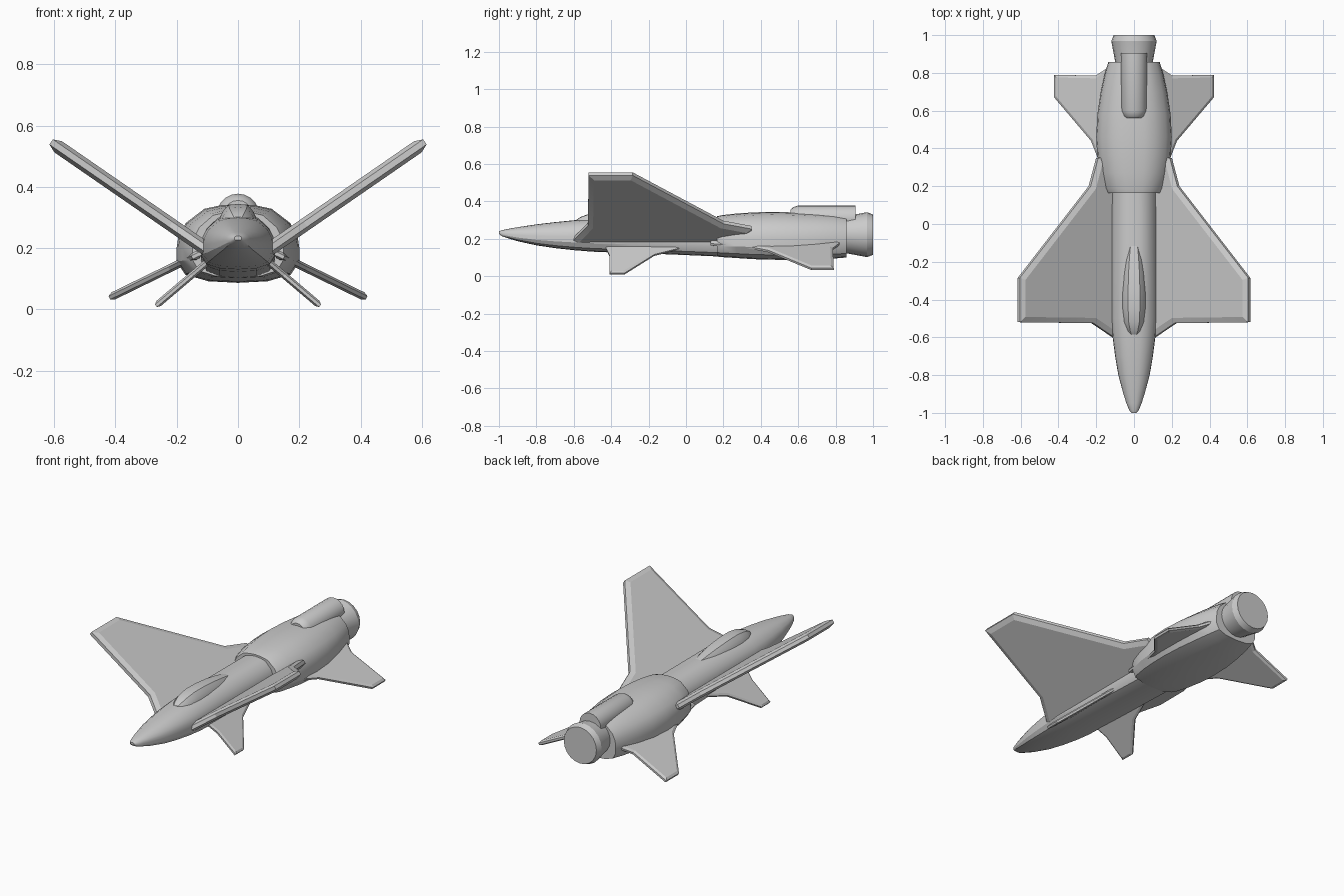
import bpy, bmesh, math
from mathutils import Vector

if "Cube" in bpy.data.objects:
    bpy.data.objects.remove(bpy.data.objects["Cube"])


def finish(bm, name, angle=30):
    bmesh.ops.recalc_face_normals(bm, faces=bm.faces)
    me = bpy.data.meshes.new(name)
    bm.to_mesh(me)
    bm.free()
    ob = bpy.data.objects.new(name, me)
    bpy.context.collection.objects.link(ob)
    bpy.ops.object.select_all(action='DESELECT')
    ob.select_set(True)
    bpy.context.view_layer.objects.active = ob
    bpy.ops.object.shade_smooth_by_angle(angle=math.radians(angle))
    return ob


def loft(name, half, stations, angle=30):
    """half: (x, z) fractions from top to bottom; stations: y, half width, z top, z bottom."""
    ring = half + [(-x, z) for x, z in reversed(half) if x > 0]
    bm = bmesh.new()
    rings = [[bm.verts.new((x * w, y, zb + (zt - zb) * f)) for x, f in ring]
             for y, w, zt, zb in stations]
    n = len(ring)
    for a, b in zip(rings, rings[1:]):
        for i in range(n):
            j = (i + 1) % n
            bm.faces.new((a[i], a[j], b[j], b[i]))
    bm.faces.new(rings[0])
    bm.faces.new(rings[-1])
    return finish(bm, name, angle)


def plate(name, outline, p0, p1, edge, depth, inset):
    """Chamfered plates, left and right, on the slanted plane through p0 and p1 (x, z)."""
    slope = (p1[1] - p0[1]) / (p1[0] - p0[0])
    for side, s in (("right", 1), ("left", -1)):
        nrm = Vector((-slope * s, 0, 1)).normalized() * edge / 2
        bm = bmesh.new()
        mid = [Vector((x * s, y, p0[1] + slope * (x - p0[0]))) for x, y in outline]
        top = [bm.verts.new(v + nrm) for v in mid]
        bot = [bm.verts.new(v - nrm) for v in mid]
        caps = [bm.faces.new(top), bm.faces.new(bot)]
        for i in range(len(mid)):
            j = (i + 1) % len(mid)
            bm.faces.new((top[i], top[j], bot[j], bot[i]))
        bmesh.ops.recalc_face_normals(bm, faces=bm.faces)
        bmesh.ops.inset_individual(bm, faces=caps, thickness=inset, depth=depth,
                                   use_even_offset=True)
        finish(bm, f"{name}_{side}", 12)


# Fuselage and wider engine housing share one cross-section
body = [(0, 1), (.28, .985), (.55, .94), (.85, .76), (.97, .6), (1, .45), (1, .26),
        (.86, .1), (.5, .02), (0, 0)]
loft("fuselage", body, [
    (-1.0, .012, .240, .226), (-.985, .026, .246, .214), (-.95, .04, .253, .202),
    (-.9, .056, .262, .187), (-.8, .083, .277, .165), (-.7, .1, .289, .150),
    (-.6, .113, .299, .139), (-.5, .12, .305, .131), (-.3, .12, .310, .123),
    (-.1, .12, .310, .117), (.25, .12, .310, .102)])
loft("engine_housing", body, [
    (.165, .148, .320, .105), (.19, .162, .326, .102), (.27, .182, .335, .097),
    (.36, .195, .341, .091), (.46, .2, .344, .088), (.58, .194, .341, .087),
    (.7, .176, .335, .089), (.79, .156, .328, .094), (.858, .136, .318, .100)])

# Cockpit canopy
loft("canopy", [(0, 1), (.45, .97), (.72, .75), (.9, .45), (1, 0), (0, 0)], [
    (-.585, .03, .302, .26), (-.565, .045, .316, .25), (-.52, .062, .333, .25),
    (-.45, .069, .344, .25), (-.36, .07, .343, .25), (-.26, .064, .334, .25),
    (-.18, .054, .322, .25), (-.11, .04, .309, .25)])

# Round parts: exhaust nozzle and dorsal tube
circle = [(math.sin(math.pi * i / 10), .5 + .5 * math.cos(math.pi * i / 10))
          for i in range(11)]
circle = [(0 if i in (0, 10) else x, z) for i, (x, z) in enumerate(circle)]


def turned(name, zc, profile):
    loft(name, circle, [(y, r, zc + r, zc - r) for y, r in profile])


turned("exhaust_nozzle", .222, [(.8, .096), (.86, .1), (.968, .12), (1.0, .108)])
turned("dorsal_tube", .308, [(.56, .048), (.572, .06), (.6, .07), (.905, .07)])

# Large raised wings
plate("wing", [(.08, -.62), (.22, -.525), (.61, -.52), (.61, -.285), (.235, .2),
               (.195, .35), (.08, .36)], (.10, .195), (.6, .54), .02, .012, .028)
# Small front fins
plate("front_fin", [(.09, -.435), (.15, -.41), (.268, -.41), (.268, -.33), (.15, -.17),
                    (.105, -.02), (.07, -.02)], (.11, .146), (.268, .012), .01, .006, .012)
# Rear fins
plate("rear_fin", [(.12, .13), (.15, .13), (.19, .35), (.225, .44), (.42, .67), (.42, .79),
                   (.2, .785), (.14, .825), (.1, .825)], (.17, .16), (.42, .038),
      .012, .007, .014)
